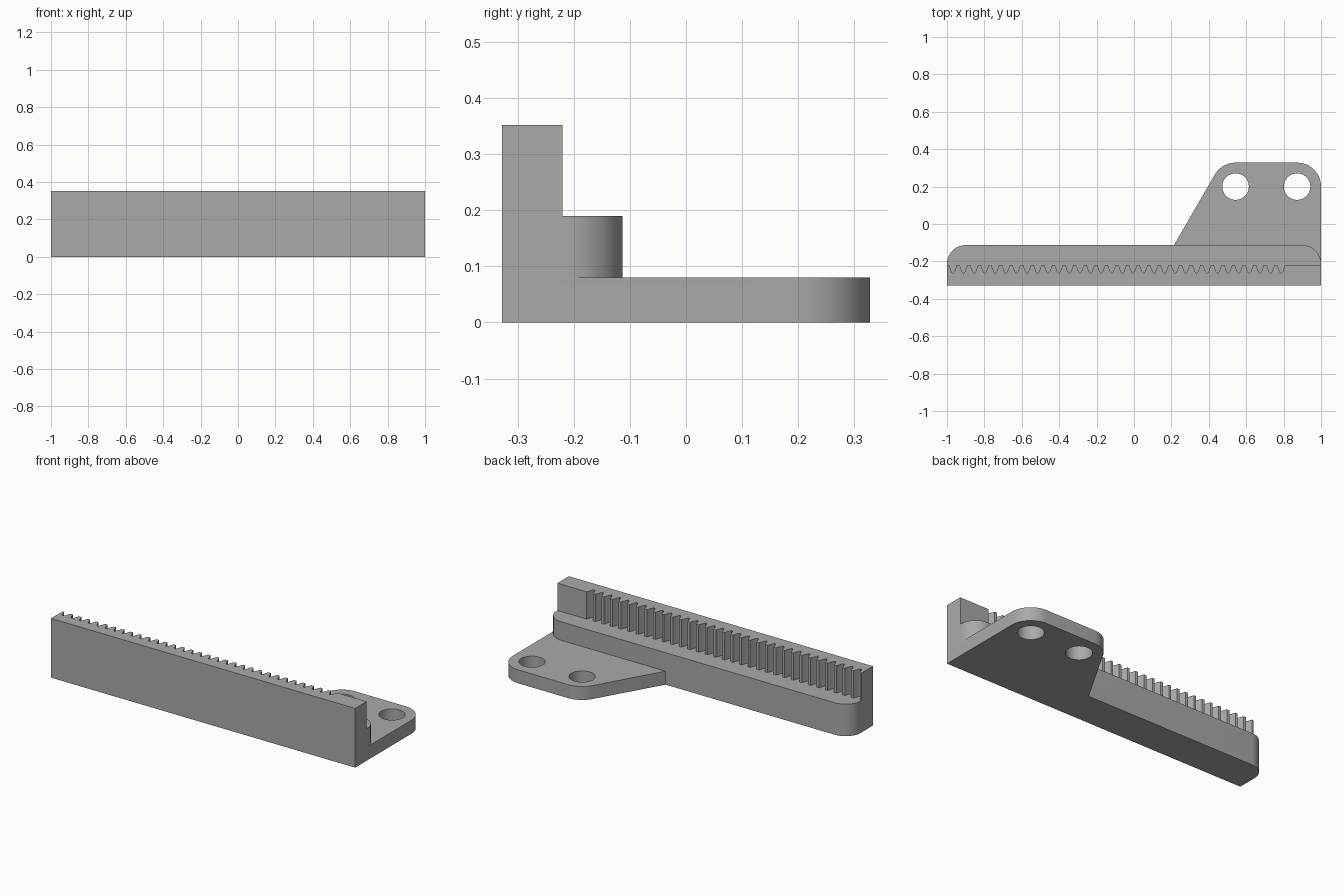
import bpy, bmesh
from math import sin, cos, radians

cube = bpy.data.objects.get("Cube")
if cube:
    bpy.data.objects.remove(cube, do_unlink=True)

# Levels and main lines of the part
FRONT, WALL_BACK, LEDGE_BACK = -0.328, -0.22, -0.113
PLATE_TOP, LEDGE_TOP, WALL_TOP = 0.08, 0.19, 0.352
HOLE_Y, HOLE_R, CORNER_R = 0.2, 0.071, 0.128
HOLES_X = (0.872, 0.543)
LEDGE_R = 0.1

grey = bpy.data.materials.new("plain grey")
grey.use_nodes = True
colour = (0.4, 0.4, 0.4, 1)
grey.diffuse_color = colour
grey.node_tree.nodes["Principled BSDF"].inputs["Base Color"].default_value = colour


def arc(cx, cy, r, start, end, steps=16):
    angles = [radians(start + (end - start) * i / steps) for i in range(steps + 1)]
    return [(cx + r * cos(a), cy + r * sin(a)) for a in angles]


def extrude(name, outline, bottom, top):
    """Solid prism from a counter-clockwise outline."""
    bm = bmesh.new()
    base = bm.faces.new([bm.verts.new((x, y, bottom)) for x, y in outline])
    out = bmesh.ops.extrude_face_region(bm, geom=[base])
    moved = [v for v in out["geom"] if isinstance(v, bmesh.types.BMVert)]
    bmesh.ops.translate(bm, verts=moved, vec=(0, 0, top - bottom))
    bmesh.ops.recalc_face_normals(bm, faces=bm.faces)
    mesh = bpy.data.meshes.new(name)
    bm.to_mesh(mesh)
    bm.free()
    mesh.materials.append(grey)
    obj = bpy.data.objects.new(name, mesh)
    bpy.context.collection.objects.link(obj)
    return obj


def combine(target, other, operation):
    """Apply a boolean, then discard the second solid."""
    mod = target.modifiers.new(operation, "BOOLEAN")
    mod.object, mod.operation, mod.solver = other, operation, "EXACT"
    bpy.context.view_layer.objects.active = target
    bpy.ops.object.modifier_apply(modifier=mod.name)
    bpy.data.objects.remove(other, do_unlink=True)


# Foot: bar base with the sloped mounting plate growing out of its back
left_corner = arc(-1 + LEDGE_R, LEDGE_BACK - LEDGE_R, LEDGE_R, 90, 180)
foot = extrude("rack_bracket",
               [(-1, FRONT), (1, FRONT)]
               + arc(1 - CORNER_R, HOLE_Y, CORNER_R, 0, 90)
               + arc(HOLES_X[1], HOLE_Y, CORNER_R, 90, 150)
               + [(0.214, LEDGE_BACK)] + left_corner,
               0, PLATE_TOP)

# Ledge: full-length step with rounded back corners
ledge = extrude("ledge",
                [(-1, FRONT), (1, FRONT)]
                + arc(1 - LEDGE_R, LEDGE_BACK - LEDGE_R, LEDGE_R, 0, 90)
                + left_corner, PLATE_TOP, LEDGE_TOP)

# Toothed wall: row of rounded-root valleys along its back
COUNT, FIRST, PITCH = 32, -0.968, 0.0566
valley = [(-0.0205, 0), (-0.0075, 0.036), (-0.003, 0.042),
          (0.003, 0.042), (0.0075, 0.036), (0.0205, 0)]
teeth = [(FIRST + i * PITCH + dx, WALL_BACK - depth)
         for i in range(COUNT) for dx, depth in valley]
wall = extrude("toothed_wall",
               [(-1, FRONT), (1, FRONT), (1, WALL_BACK)]
               + teeth[::-1] + [(-1, WALL_BACK)], LEDGE_TOP, WALL_TOP)

combine(foot, ledge, "UNION")
combine(foot, wall, "UNION")

# Bolt holes through the plate
for x in HOLES_X:
    pin = extrude("hole_cutter", arc(x, HOLE_Y, HOLE_R, 0, 360, 40)[:-1], -0.1, PLATE_TOP + 0.05)
    pin.hide_render = True
    combine(foot, pin, "DIFFERENCE")

# Merge flat regions across the stacked layers, then shade
bm = bmesh.new()
bm.from_mesh(foot.data)
bmesh.ops.remove_doubles(bm, verts=bm.verts, dist=0.0001)
bmesh.ops.dissolve_limit(bm, angle_limit=radians(0.5), verts=bm.verts, edges=bm.edges)
bm.to_mesh(foot.data)
bm.free()

bpy.ops.object.select_all(action="DESELECT")
foot.select_set(True)
bpy.context.view_layer.objects.active = foot
bpy.ops.object.shade_smooth_by_angle(angle=radians(30))
